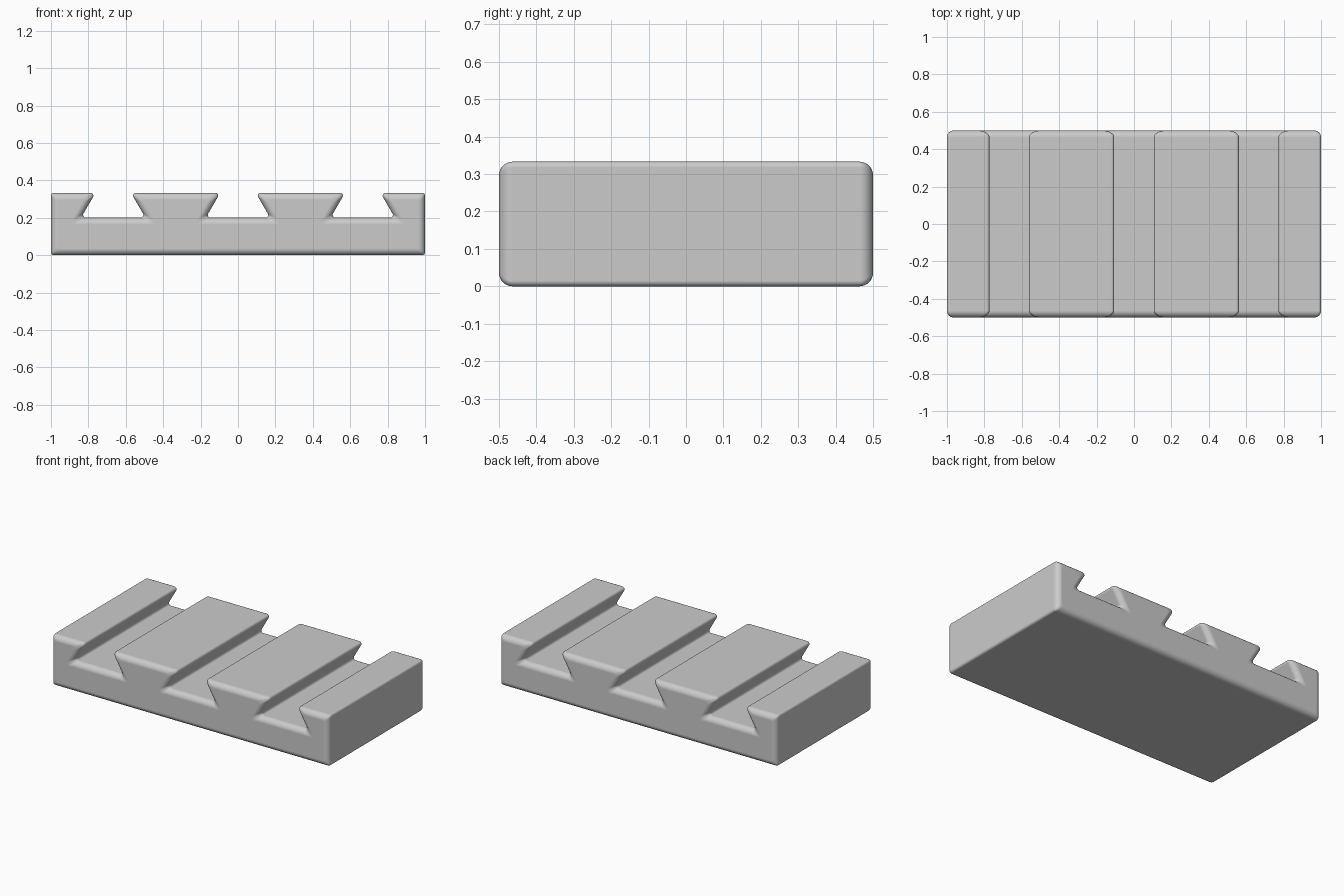
import bpy, bmesh, math
from mathutils import Vector

cube = bpy.data.objects.get("Cube")
if cube:
    bpy.data.objects.remove(cube, do_unlink=True)

HEIGHT, FLOOR, HALF_DEPTH = 0.333, 0.2, 0.5
MOUTH, BASE = 0.095, 0.172        # half widths of a dovetail slot
EDGE, CORNER = 0.036, 0.015       # end rounding, profile rounding
STEPS = 8

# Dovetail profile, counter-clockwise in x and z
profile = [Vector((-1, 0)), Vector((1, 0)), Vector((1, HEIGHT))]
for centre in (0.667, 0, -0.667):
    for dx, z in ((MOUTH, HEIGHT), (BASE, FLOOR), (-BASE, FLOOR), (-MOUTH, HEIGHT)):
        profile.append(Vector((centre + dx, z)))
profile.append(Vector((-1, HEIGHT)))


def inset(points, dist):
    """Move every side inward by the same distance."""
    result = []
    for i, p in enumerate(points):
        d1 = (p - points[i - 1]).normalized()
        d2 = (points[(i + 1) % len(points)] - p).normalized()
        n1, n2 = Vector((-d1.y, d1.x)), Vector((-d2.y, d2.x))
        result.append(p + (n1 + n2) * dist / (1 + n1.dot(n2)))
    return result


def fillet(points, radius):
    """Round every corner with an arc."""
    result = []
    for i, p in enumerate(points):
        u = (points[i - 1] - p).normalized()
        v = (points[(i + 1) % len(points)] - p).normalized()
        half = u.angle(v) / 2
        centre = p + (u + v).normalized() * radius / math.sin(half)
        reach = radius / math.tan(half)
        a, b = p + u * reach - centre, p + v * reach - centre
        for s in range(STEPS + 1):
            spoke = a.lerp(b, 0.5).normalized() if s * 2 == STEPS else a.slerp(b, s / STEPS)
            result.append(centre + spoke.normalized() * radius)
    return result


# Rings from front to back, following quarter-round ends
front = [(EDGE * (1 - math.sin(t)), -HALF_DEPTH + EDGE * (1 - math.cos(t)))
         for t in (math.pi / 2 * k / STEPS for k in range(STEPS + 1))]
stations = front + [(d, -y) for d, y in reversed(front)]

bm = bmesh.new()
rings = [[bm.verts.new((p.x, y, p.y)) for p in fillet(inset(profile, d), CORNER)]
         for d, y in stations]
for r1, r2 in zip(rings, rings[1:]):
    for i in range(len(r1)):
        bm.faces.new((r1[i - 1], r1[i], r2[i], r2[i - 1]))
bm.faces.new(rings[0])
bm.faces.new(rings[-1])
bmesh.ops.recalc_face_normals(bm, faces=bm.faces)

mesh = bpy.data.meshes.new("slotted_block")
bm.to_mesh(mesh)
bm.free()
block = bpy.data.objects.new("slotted_block", mesh)
bpy.context.collection.objects.link(block)

# Plain grey material
grey = bpy.data.materials.new("plain_grey")
grey.use_nodes = True
grey.diffuse_color = (0.6, 0.6, 0.6, 1)
grey.node_tree.nodes["Principled BSDF"].inputs["Base Color"].default_value = grey.diffuse_color
mesh.materials.append(grey)

# Smooth rounding with flat main faces
bpy.ops.object.select_all(action='DESELECT')
block.select_set(True)
bpy.context.view_layer.objects.active = block
bpy.ops.object.shade_smooth_by_angle(angle=math.radians(35))
weighted = block.modifiers.new("flat_main_faces", 'WEIGHTED_NORMAL')
weighted.keep_sharp = True
